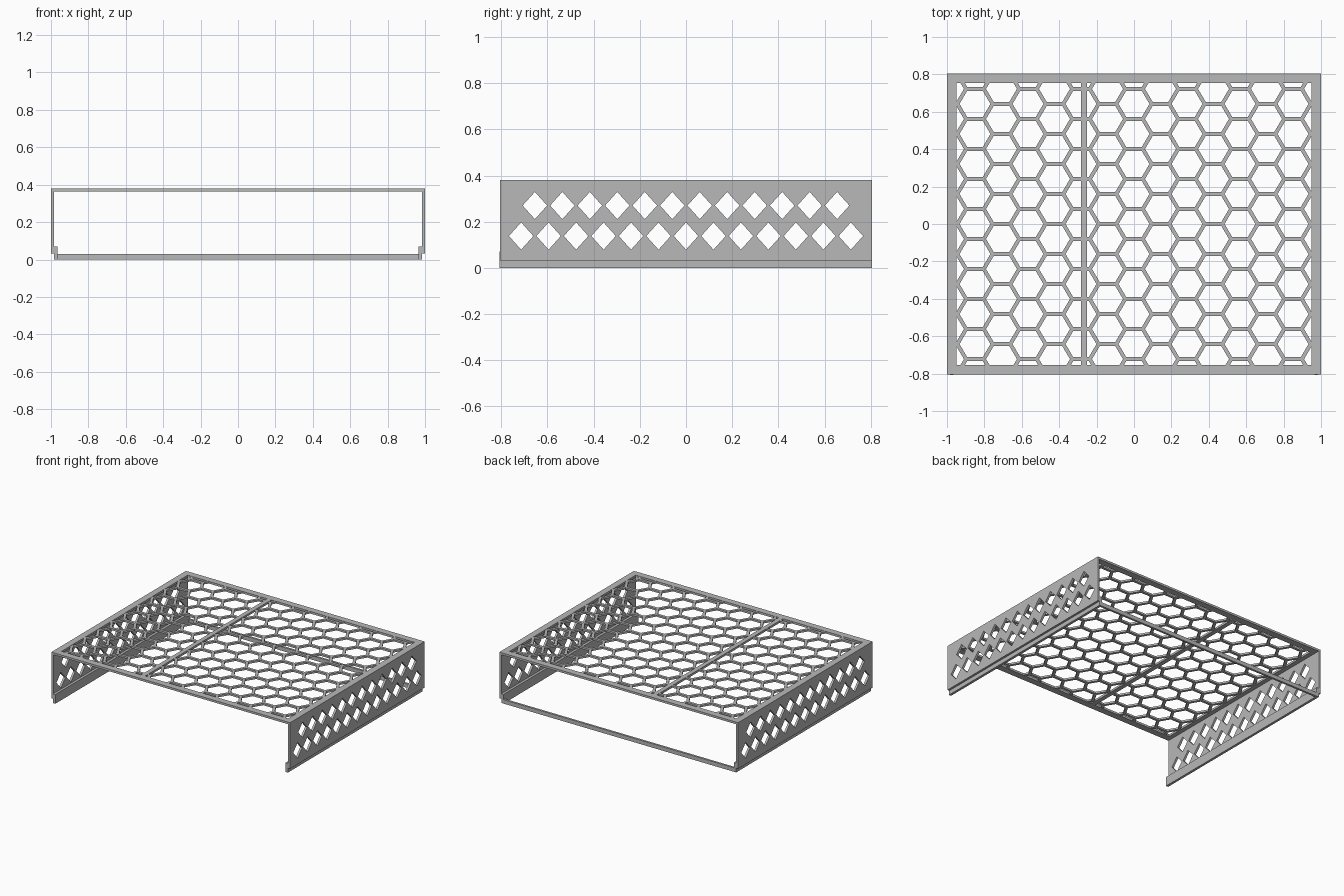
import bpy, bmesh
from math import radians
from mathutils import Matrix, Vector

old = bpy.data.objects.get("Cube")
if old:
    bpy.data.objects.remove(old)

# One plain grey for the whole shelf
grey = bpy.data.materials.new("matte_grey")
grey.use_nodes = True
COLOUR = (0.48, 0.48, 0.48, 1)
grey.diffuse_color = COLOUR
grey.node_tree.nodes["Principled BSDF"].inputs["Base Color"].default_value = COLOUR

W, D, H = 1.0, 0.805, 0.381      # half width, half depth, height
T = 0.016                        # sheet thickness


def add_object(name, mesh):
    mesh.materials.clear()
    mesh.materials.append(grey)
    obj = bpy.data.objects.new(name, mesh)
    bpy.context.scene.collection.objects.link(obj)
    return obj


def box(name, low, high):
    low, high = Vector(low), Vector(high)
    bm = bmesh.new()
    bmesh.ops.create_cube(bm, size=1)
    bmesh.ops.scale(bm, vec=high - low, verts=bm.verts)
    bmesh.ops.translate(bm, vec=(low + high) / 2, verts=bm.verts)
    mesh = bpy.data.meshes.new(name)
    bm.to_mesh(mesh)
    bm.free()
    return add_object(name, mesh)


def rect(x0, y0, x1, y1):
    return [(x0, y0), (x1, y0), (x1, y1), (x0, y1)]


def sheet(name, loops, thickness, matrix):
    """Flat sheet from an outline and hole loops, centred on its own plane."""
    curve = bpy.data.curves.new(name, "CURVE")
    curve.dimensions = "2D"
    curve.fill_mode = "BOTH"
    curve.extrude = thickness / 2
    for loop in loops:
        spline = curve.splines.new("POLY")
        spline.points.add(len(loop) - 1)
        for point, (x, y) in zip(spline.points, loop):
            point.co = (x, y, 0, 1)
        spline.use_cyclic_u = True
    temp = bpy.data.objects.new(name + "_outline", curve)
    bpy.context.scene.collection.objects.link(temp)
    bpy.context.view_layer.update()
    graph = bpy.context.evaluated_depsgraph_get()
    mesh = bpy.data.meshes.new_from_object(temp.evaluated_get(graph))
    bpy.data.objects.remove(temp)
    bpy.data.curves.remove(curve)
    mesh.transform(matrix)
    bm = bmesh.new()
    bm.from_mesh(mesh)
    bmesh.ops.remove_doubles(bm, verts=bm.verts, dist=0.0001)
    bmesh.ops.recalc_face_normals(bm, faces=bm.faces)
    for face in bm.faces:
        face.smooth = False
    bm.to_mesh(mesh)
    bm.free()
    return add_object(name, mesh)


# Top frame
IN_X, IN_Y = W - 0.05, D - 0.05
sheet("top_frame", [rect(-W, -D, W, D), rect(-IN_X, -IN_Y, IN_X, IN_Y)],
      T, Matrix.Translation((0, 0, H - T / 2)))

# Honeycomb top: rings of hexagons, trimmed to the frame opening
COL, ROW = 0.1417, 0.1605
R = COL / 1.5
bm = bmesh.new()
hexagon = [(R, 0), (R / 2, ROW / 2), (-R / 2, ROW / 2),
           (-R, 0), (-R / 2, -ROW / 2), (R / 2, -ROW / 2)]
for col in range(-7, 8):
    for row in range(-6, 7):
        cx, cy = col * COL, (row + 0.5 * (col % 2)) * ROW
        outer, inner = [[bm.verts.new((cx + x * s, cy + y * s, H - 0.001))
                         for x, y in hexagon] for s in (1, 0.875)]
        for i in range(6):
            j = (i + 1) % 6
            bm.faces.new((outer[i], outer[j], inner[j], inner[i]))
bmesh.ops.remove_doubles(bm, verts=bm.verts, dist=0.0005)
for normal, limit in (((1, 0, 0), IN_X), ((-1, 0, 0), IN_X),
                      ((0, 1, 0), IN_Y), ((0, -1, 0), IN_Y)):
    bmesh.ops.bisect_plane(bm, geom=bm.verts[:] + bm.edges[:] + bm.faces[:],
                           plane_co=Vector(normal) * (limit + 0.002),
                           plane_no=normal, clear_outer=True)
bmesh.ops.recalc_face_normals(bm, faces=bm.faces)
if sum(f.normal.z for f in bm.faces) < 0:
    bmesh.ops.reverse_faces(bm, faces=bm.faces)
mesh = bpy.data.meshes.new("honeycomb_top")
bm.to_mesh(mesh)
bm.free()
honeycomb = add_object("honeycomb_top", mesh)
solid = honeycomb.modifiers.new("thickness", "SOLIDIFY")
solid.thickness = T - 0.002
solid.offset = -1

# Divider strip across the top
box("divider_strip", (-0.284, -IN_Y, H - T), (-0.25, IN_Y, H))

# Side walls with two staggered rows of diamond holes, and their lower rails
holes = []
for count, z in ((12, 0.27), (13, 0.138)):
    for i in range(count):
        y = (i - (count - 1) / 2) * 0.119
        holes.append([(y - 0.053, z), (y, z - 0.059), (y + 0.053, z), (y, z + 0.059)])
upright = Matrix.Rotation(radians(90), 4, "Z") @ Matrix.Rotation(radians(90), 4, "X")
for side, sign in (("left", 1), ("right", -1)):
    sheet(side + "_wall", [rect(-D, 0.032, D, H - T)] + holes, T,
          Matrix.Translation((sign * (W - T / 2), 0, 0)) @ upright)
    xs = sorted((sign * 0.965, sign * (W - T)))
    box(side + "_rail", (xs[0], -D - 0.003, 0), (xs[1], D, 0.07))

# Bar joining the rails at the back
box("back_bar", (-0.966, D - T, 0), (0.966, D, 0.03))
